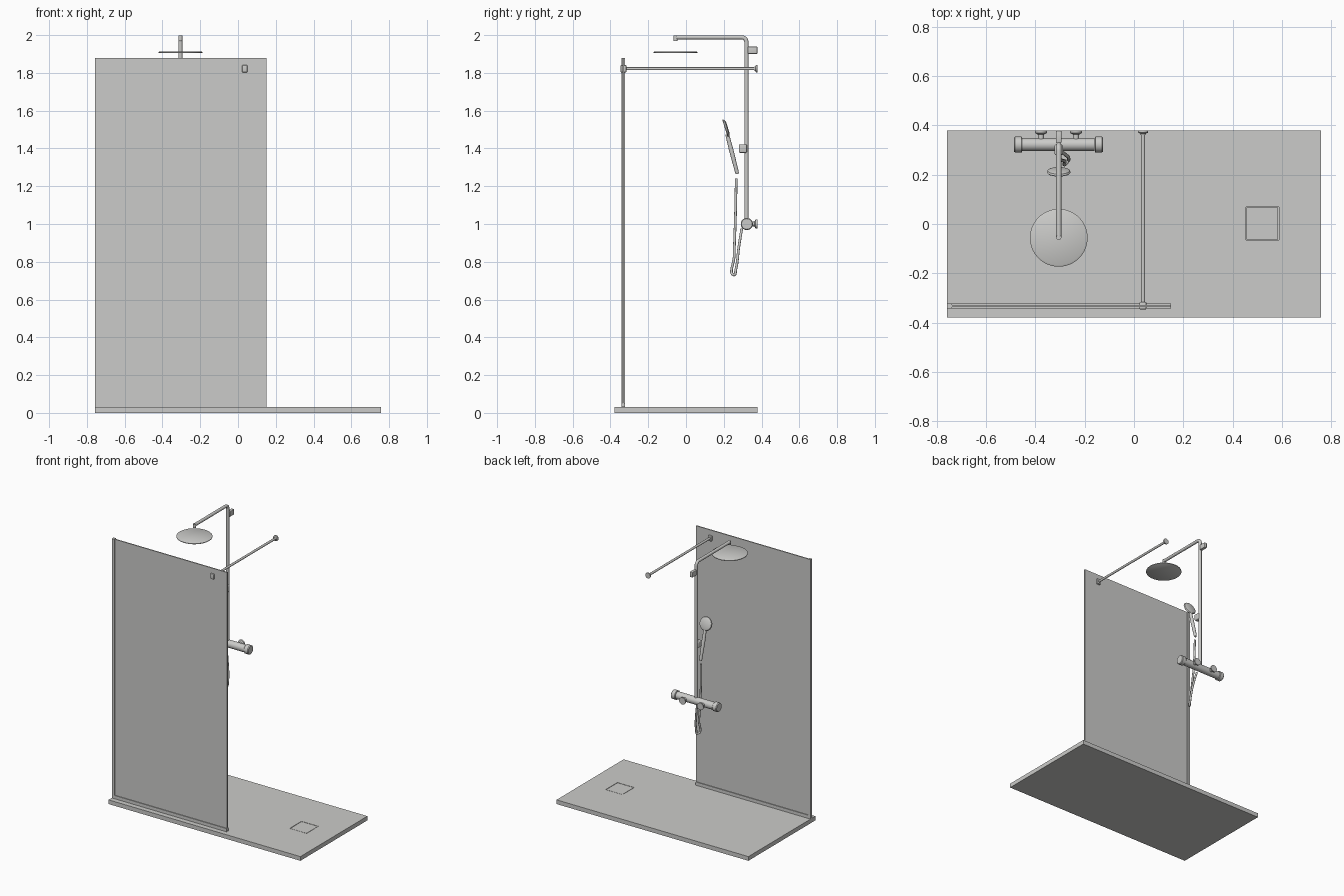
import bpy, bmesh, math
from mathutils import Vector

if "Cube" in bpy.data.objects:
    bpy.data.objects.remove(bpy.data.objects["Cube"])

grey = bpy.data.materials.new("light_grey")
grey.diffuse_color = (0.6, 0.6, 0.585, 1)
grey.use_nodes = True
grey.node_tree.nodes["Principled BSDF"].inputs["Base Color"].default_value = grey.diffuse_color
CX, COL_Y, GLASS_Y = -0.305, 0.32, -0.332


def finish(ob, name, smooth=False):
    ob.name = name
    ob.data.materials.append(grey)
    if smooth:
        bpy.ops.object.select_all(action='DESELECT')
        ob.select_set(True)
        bpy.context.view_layer.objects.active = ob
        bpy.ops.object.shade_smooth_by_angle(angle=math.radians(35))
    return ob


def box(name, x, y, z, bevel=0):
    """Box given by (min, max) on each axis."""
    me = bpy.data.meshes.new(name)
    bm = bmesh.new()
    bmesh.ops.create_cube(bm, size=1)
    for v in bm.verts:
        v.co = [r[0] + (c + 0.5) * (r[1] - r[0]) for c, r in zip(v.co, (x, y, z))]
    if bevel:
        bmesh.ops.bevel(bm, geom=bm.edges[:], offset=bevel, segments=3,
                        profile=0.5, affect='EDGES')
    bm.to_mesh(me)
    bm.free()
    ob = bpy.data.objects.new(name, me)
    bpy.context.collection.objects.link(ob)
    return finish(ob, name, bevel > 0)


def lathe(name, a, b, profile, sides=32):
    """Revolve (fraction along a-b, radius) pairs about the axis a-b."""
    a, b = Vector(a), Vector(b)
    q = (b - a).to_track_quat('Z', 'Y')
    bm = bmesh.new()
    rings = []
    for t, r in profile:
        rings.append([bm.verts.new(a.lerp(b, t) + q @ Vector(
            (r * math.cos(math.tau * i / sides), r * math.sin(math.tau * i / sides), 0)))
            for i in range(sides)])
    for lo, hi in zip(rings, rings[1:]):
        for i in range(sides):
            j = (i + 1) % sides
            bm.faces.new((lo[i], lo[j], hi[j], hi[i]))
    bm.faces.new(rings[0][::-1])
    bm.faces.new(rings[-1])
    me = bpy.data.meshes.new(name)
    bm.to_mesh(me)
    bm.free()
    ob = bpy.data.objects.new(name, me)
    bpy.context.collection.objects.link(ob)
    return finish(ob, name, True)


def rod(name, a, b, r):
    return lathe(name, a, b, [(0, r), (1, r)], 24)


def tube(name, pts, r, smooth_path=False):
    cu = bpy.data.curves.new(name, 'CURVE')
    cu.dimensions = '3D'
    cu.bevel_depth, cu.bevel_resolution, cu.use_fill_caps = r, 4, True
    if smooth_path:
        sp = cu.splines.new('BEZIER')
        sp.bezier_points.add(len(pts) - 1)
        for p, c in zip(sp.bezier_points, pts):
            p.co = c
            p.handle_left_type = p.handle_right_type = 'AUTO'
    else:
        sp = cu.splines.new('POLY')
        sp.points.add(len(pts) - 1)
        for p, c in zip(sp.points, pts):
            p.co = (*c, 1)
    ob = bpy.data.objects.new(name, cu)
    bpy.context.collection.objects.link(ob)
    bpy.ops.object.select_all(action='DESELECT')
    ob.select_set(True)
    bpy.context.view_layer.objects.active = ob
    bpy.ops.object.convert(target='MESH')
    return finish(bpy.context.object, name, True)


# Shower tray with a recessed square drain cover
tray = box("shower_tray", (-0.757, 0.757), (-0.378, 0.378), (0, 0.03))
cutter = box("drain_cutter", (0.453, 0.587), (-0.065, 0.069), (0.02, 0.05))
cutter.hide_render = True
cutter.hide_viewport = True
cut = tray.modifiers.new("drain_recess", 'BOOLEAN')
cut.operation, cut.object, cut.solver = 'DIFFERENCE', cutter, 'EXACT'
box("drain_cover", (0.456, 0.584), (-0.062, 0.066), (0.02, 0.0295))

# Glass screen, bottom rail and wall profile
box("glass_panel", (-0.75, 0.15), (GLASS_Y - 0.004, GLASS_Y + 0.004), (0.035, 1.878))
for s, side in ((-1, "front"), (1, "back")):
    y = sorted((GLASS_Y + s * 0.0045, GLASS_Y + s * 0.01))
    box("bottom_rail_" + side, (-0.737, 0.15), y, (0.03, 0.053))
box("wall_profile", (-0.757, -0.737), (GLASS_Y - 0.01, GLASS_Y + 0.01), (0.03, 1.88))

# Support bar from glass to wall
rod("support_bar", (0.037, GLASS_Y, 1.822), (0.037, 0.375, 1.822), 0.008)
lathe("support_wall_flange", (0.037, 0.36, 1.822), (0.037, 0.378, 1.822),
      [(0, 0.009), (0.4, 0.012), (0.55, 0.02), (1, 0.02)])
box("support_glass_clamp", (0.022, 0.05), (GLASS_Y - 0.014, GLASS_Y + 0.016),
    (1.803, 1.841), 0.004)

# Riser column bending into the overhead arm, with a short outlet
BR = 0.025
elbow = [(CX, COL_Y - BR + BR * math.cos(math.pi / 2 * i / 8),
          1.988 - BR + BR * math.sin(math.pi / 2 * i / 8)) for i in range(9)]
tube("riser_and_arm", [(CX, COL_Y, 1.0)] + elbow + [(CX, -0.055, 1.988)], 0.011)
rod("arm_outlet", (CX, -0.055, 1.97), (CX, -0.055, 1.997), 0.0105)
box("riser_wall_bracket", (CX - 0.011, CX + 0.011), (0.328, 0.378), (1.901, 1.939), 0.004)

# Overhead rain head
lathe("rain_head", (CX, -0.056, 1.904), (CX, -0.056, 1.914),
      [(0, 0.114), (0.2, 0.117), (0.6, 0.117), (1, 0.11)], 64)

# Thermostatic bar valve with end knobs and wall connections
rod("valve_body", (-0.455, COL_Y + 0.002, 1), (-0.16, COL_Y + 0.002, 1), 0.026)
for s, side in ((-1, "left"), (1, "right")):
    c = -0.306
    lathe("valve_knob_" + side, (c + s * 0.147, COL_Y + 0.002, 1),
          (c + s * 0.181, COL_Y + 0.002, 1),
          [(0, 0.03), (0.08, 0.032), (0.85, 0.032), (1, 0.028)])
    x = c + s * 0.071
    rod("valve_inlet_" + side, (x, 0.335, 1), (x, 0.37, 1), 0.012)
    lathe("valve_flange_" + side, (x, 0.363, 1), (x, 0.378, 1),
          [(0, 0.014), (0.4, 0.024), (1, 0.025)])

# Sliding holder on the riser
box("handset_holder", (CX - 0.017, CX + 0.017), (0.28, 0.322), (1.377, 1.422), 0.006)

# Hand shower: tapered handle and tilted round head
lathe("handset_handle", (CX, 0.272, 1.265), (CX, 0.218, 1.475),
      [(0, 0.008), (0.05, 0.01), (0.6, 0.012), (1, 0.010)])
head = Vector((CX, 0.214, 1.508))
n = Vector((0, -0.95, -0.31)).normalized()
lathe("handset_head", head - n * 0.008, head + n * 0.008,
      [(0, 0.032), (0.35, 0.045), (0.8, 0.048), (1, 0.045)], 40)

# Hose looping from the handset down and back up to the valve
tube("hose", [(CX, 0.266, 1.24), (CX + 0.005, 0.262, 1.05), (CX + 0.024, 0.255, 0.83),
              (CX + 0.036, 0.254, 0.73), (CX + 0.04, 0.264, 0.76),
              (CX + 0.028, 0.28, 0.88), (CX + 0.008, 0.295, 0.975)], 0.007, True)
